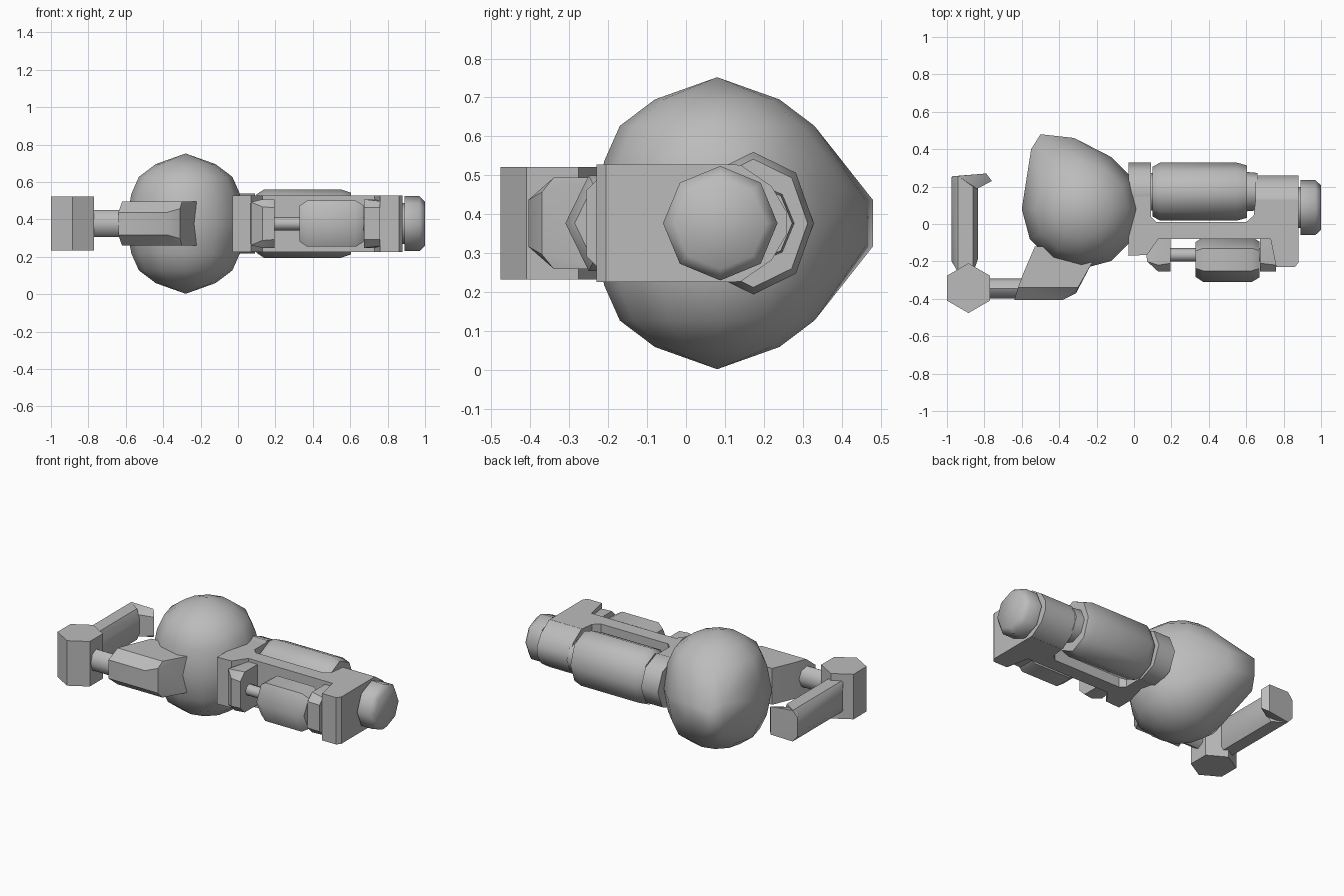
import bpy, bmesh, math
from mathutils import Vector

if "Cube" in bpy.data.objects:
    bpy.data.objects.remove(bpy.data.objects["Cube"], do_unlink=True)

MID = 0.377  # height of the shared centre plane

grey = bpy.data.materials.new("plain grey")
grey.use_nodes = True
grey.diffuse_color = (0.5, 0.5, 0.5, 1)
grey.node_tree.nodes["Principled BSDF"].inputs["Base Color"].default_value = (0.5, 0.5, 0.5, 1)


def finish(name, bm, angle=35):
    bmesh.ops.recalc_face_normals(bm, faces=bm.faces[:])
    mesh = bpy.data.meshes.new(name)
    bm.to_mesh(mesh)
    bm.free()
    mesh.materials.append(grey)
    ob = bpy.data.objects.new(name, mesh)
    bpy.context.collection.objects.link(ob)
    bpy.ops.object.select_all(action='DESELECT')
    ob.select_set(True)
    bpy.context.view_layer.objects.active = ob
    bpy.ops.object.shade_smooth_by_angle(angle=math.radians(angle))
    return ob


def barrel(name, y, stations, sides, ry=1.0, rz=1.0, turn=0.0, angle=50):
    """Solid along x from (x, radius) stations."""
    bm = bmesh.new()
    rings = []
    for x, r in stations:
        a = [turn + math.tau * i / sides for i in range(sides)]
        rings.append([bm.verts.new((x, y + r * ry * math.cos(t), MID + r * rz * math.sin(t))) for t in a])
    for p, q in zip(rings, rings[1:]):
        for i in range(sides):
            j = (i + 1) % sides
            bm.faces.new((p[i], p[j], q[j], q[i]))
    bm.faces.new(rings[0])
    bm.faces.new(rings[-1])
    return finish(name, bm, angle)


def slab(name, outline, half, angle=35):
    """Plan outline extruded evenly above and below the centre plane."""
    bm = bmesh.new()
    face = bm.faces.new([bm.verts.new((x, y, MID - half)) for x, y in outline])
    up = bmesh.ops.extrude_face_region(bm, geom=[face])["geom"]
    bmesh.ops.translate(bm, vec=(0, 0, 2 * half), verts=[v for v in up if isinstance(v, bmesh.types.BMVert)])
    return finish(name, bm, angle)


def hull(name, points, angle=35):
    """Convex solid from (x, y, half height) points."""
    bm = bmesh.new()
    for x, y, h in points:
        for s in ((-1, 1) if h else (1,)):
            bm.verts.new((x, y, MID + s * h))
    res = bmesh.ops.convex_hull(bm, input=bm.verts[:])
    loose = {e for e in res["geom_interior"] + res["geom_unused"] if isinstance(e, bmesh.types.BMVert)}
    bmesh.ops.delete(bm, geom=list(loose), context='VERTS')
    bmesh.ops.dissolve_limit(bm, angle_limit=0.01, verts=bm.verts[:], edges=bm.edges[:])
    return finish(name, bm, angle)


# Large round body with a blunt bulge at the back
body = [(-0.28, 0.08, 0.375)]
for r, h in ((0.16, 0.318), (0.25, 0.25), (0.29, 0.16), (0.32, 0)):
    for i in range(12):
        t = math.tau * i / 12
        body.append((-0.28 + r * math.cos(t), 0.08 + r * math.sin(t), h))
body += [(-0.5, 0.48, 0.06), (-0.32, 0.46, 0.06), (-0.55, 0.40, 0.10), (-0.22, 0.40, 0.10)]
hull("round_body", body, 60)

# Shoulder block reaching forward from the body
hull("shoulder", [
    (-0.53, -0.12, 0.117), (-0.59, -0.26, 0.117), (-0.62, -0.34, 0.117),
    (-0.30, -0.34, 0.117), (-0.22, -0.20, 0.117), (-0.25, -0.12, 0.117),
    (-0.64, -0.405, 0.06), (-0.38, -0.405, 0.06), (-0.31, -0.37, 0.08)])

# Arm rod, hexagonal elbow and hooked forearm
barrel("arm_rod", -0.345, [(-0.82, 0.06), (-0.58, 0.06)], 8, 0.9, 1.2)
hexagon = [(-0.885 + 0.133 * math.sin(math.tau * i / 6), -0.343 + 0.133 * math.cos(math.tau * i / 6)) for i in range(6)]
slab("elbow", hexagon, 0.145)
hull("forearm", [
    (-0.975, -0.20, 0.05), (-0.94, -0.26, 0.10), (-0.86, -0.26, 0.10), (-0.835, -0.19, 0.05),
    (-0.975, 0.25, 0.05), (-0.94, 0.255, 0.10), (-0.86, 0.20, 0.10), (-0.835, 0.19, 0.05)])
hull("forearm_hook", [
    (-0.975, 0.255, 0.06), (-0.94, 0.257, 0.10), (-0.79, 0.27, 0.09),
    (-0.76, 0.23, 0.06), (-0.835, 0.19, 0.07), (-0.94, 0.18, 0.09)])

# Long bracket: near plate, spine and far plate
slab("bracket", [
    (-0.03, -0.17), (0.07, -0.165), (0.13, -0.08), (0.73, -0.08), (0.76, -0.23),
    (0.86, -0.23), (0.88, -0.205), (0.88, 0.13), (0.65, 0.13), (0.64, 0.045),
    (0.60, 0.01), (0.12, 0.01), (0.09, 0.04), (0.09, 0.17), (-0.03, 0.17)], 0.151)
hull("bracket_end", [
    (x, y, h) for x in (0.65, 0.88) for y, h in ((0.1, 0.151), (0.14, 0.15), (0.22, 0.095), (0.258, 0.03))])
barrel("bracket_collar", 0.17, [(-0.03, 0.16), (0.09, 0.16)], 8)

# Rear barrel with its neck
barrel("rear_barrel", 0.173, [(0.10, 0.86), (0.14, 1), (0.55, 1), (0.605, 0.9)], 8, 0.155, 0.183)
barrel("rear_neck", 0.173, [(0.07, 0.10), (0.605, 0.105), (0.66, 0.10)], 8)

# Front barrel held between two caps by a rod
barrel("front_barrel", -0.19, [(0.33, 0.78), (0.37, 1), (0.63, 1), (0.67, 0.8)], 6, 0.12, 0.142)
barrel("front_rod", -0.165, [(0.15, 0.036), (0.70, 0.036)], 8)
left_cap = [(0.065, -0.15, 0.10), (0.07, -0.20, 0.115), (0.13, -0.255, 0.09), (0.13, -0.22, 0.13),
            (0.195, -0.255, 0.085), (0.195, -0.21, 0.13), (0.195, -0.08, 0.13), (0.13, -0.08, 0.13)]
hull("inner_cap", left_cap)
hull("outer_cap", [
    (0.675, -0.255, 0.085), (0.675, -0.21, 0.13), (0.675, -0.08, 0.13), (0.73, -0.08, 0.13),
    (0.76, -0.255, 0.085), (0.76, -0.22, 0.12)])

# Bevelled end knob on a short stub
barrel("end_stub", 0.088, [(0.86, 0.11), (0.91, 0.11)], 8)
barrel("end_knob", 0.088, [(0.89, 0.147), (0.97, 0.147), (1.0, 0.118)], 8)
